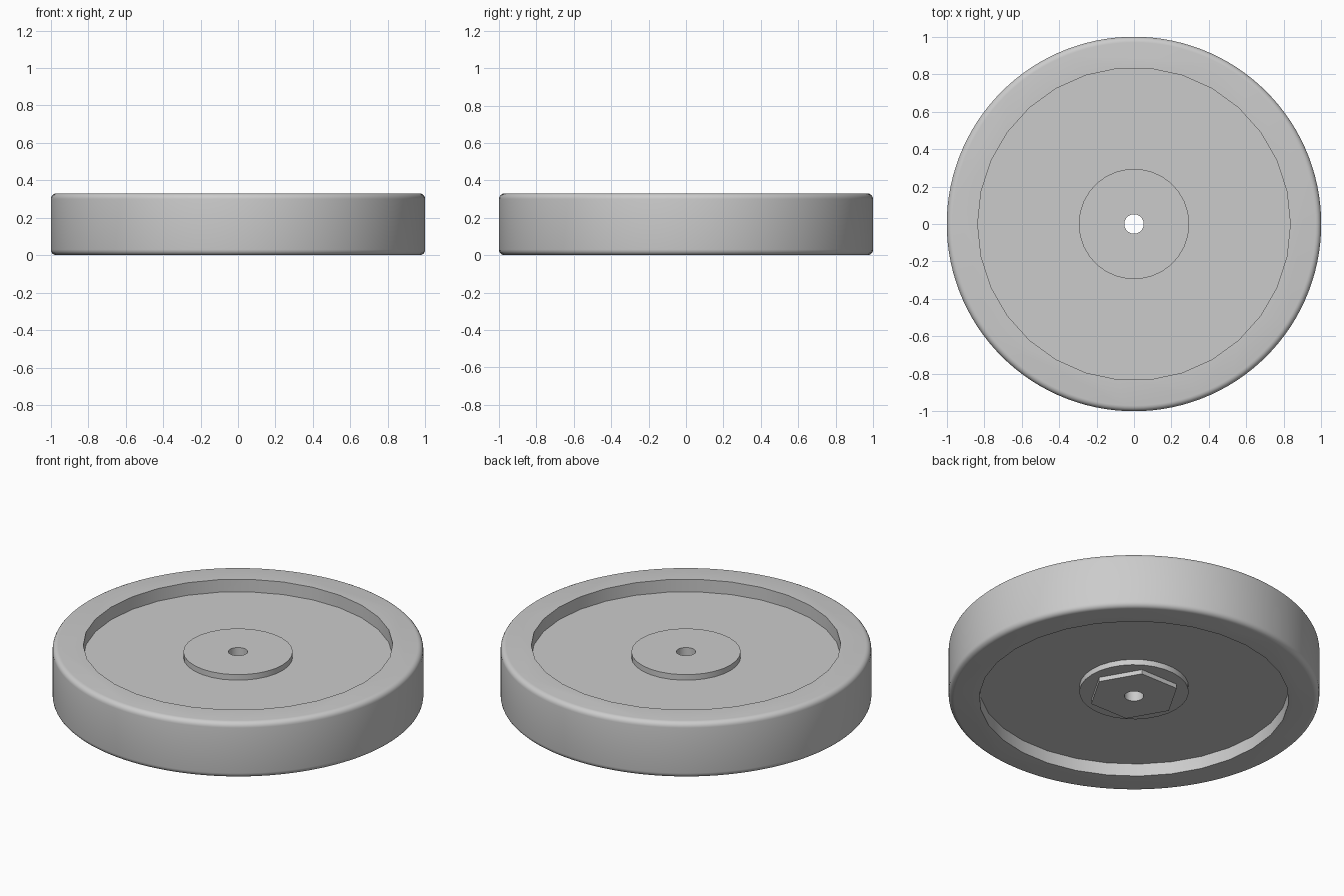
import bpy, math

cube = bpy.data.objects.get("Cube")
if cube:
    bpy.data.objects.remove(cube, do_unlink=True)

HEIGHT = 0.33
RECESS = 0.075      # depth of the dished faces
BOSS = 0.033        # how far the hub stands out of the web

grey = bpy.data.materials.new("wheel grey")
grey.use_nodes = True
colour = (0.6, 0.6, 0.6, 1)
grey.diffuse_color = colour
grey.node_tree.nodes["Principled BSDF"].inputs["Base Color"].default_value = colour


def disc(name, radius, low, high, sides):
    """Upright prism with its first corner on the x axis."""
    bpy.ops.mesh.primitive_cylinder_add(vertices=sides, radius=radius, depth=high - low,
                                        location=(0, 0, (low + high) / 2),
                                        rotation=(0, 0, math.pi / 2))
    obj = bpy.context.object
    bpy.ops.object.transform_apply(location=True, rotation=True, scale=True)
    obj.name = name
    obj.data.materials.append(grey)
    return obj


def apply(obj, mod):
    bpy.context.view_layer.objects.active = obj
    bpy.ops.object.modifier_apply(modifier=mod.name)


def combine(obj, tool, operation):
    mod = obj.modifiers.new(operation, 'BOOLEAN')
    mod.operation = operation
    mod.solver = 'EXACT'
    mod.object = tool
    apply(obj, mod)
    bpy.data.objects.remove(tool, do_unlink=True)


# Rim blank with rounded outer edges
wheel = disc("wheel", 1, 0, HEIGHT, 120)
mod = wheel.modifiers.new("rounding", 'BEVEL')
mod.width = 0.03
mod.segments = 5
mod.limit_method = 'ANGLE'
mod.angle_limit = math.radians(40)
apply(wheel, mod)

# Dished recess on both faces
combine(wheel, disc("lower_recess", 0.835, -0.1, RECESS, 30), 'DIFFERENCE')
combine(wheel, disc("upper_recess", 0.835, HEIGHT - RECESS, HEIGHT + 0.1, 30), 'DIFFERENCE')

# Hub standing out on both sides, hexagonal pad underneath
low, high = RECESS - BOSS, HEIGHT - RECESS + BOSS
combine(wheel, disc("hub", 0.295, low, high, 30), 'UNION')
combine(wheel, disc("hex_pad", 0.245, low - 0.026, HEIGHT / 2, 6), 'UNION')

# Axle hole
combine(wheel, disc("axle_hole", 0.052, -0.1, HEIGHT + 0.1, 30), 'DIFFERENCE')

bpy.ops.object.select_all(action='DESELECT')
wheel.select_set(True)
bpy.context.view_layer.objects.active = wheel
bpy.ops.object.shade_smooth_by_angle(angle=math.radians(30))
